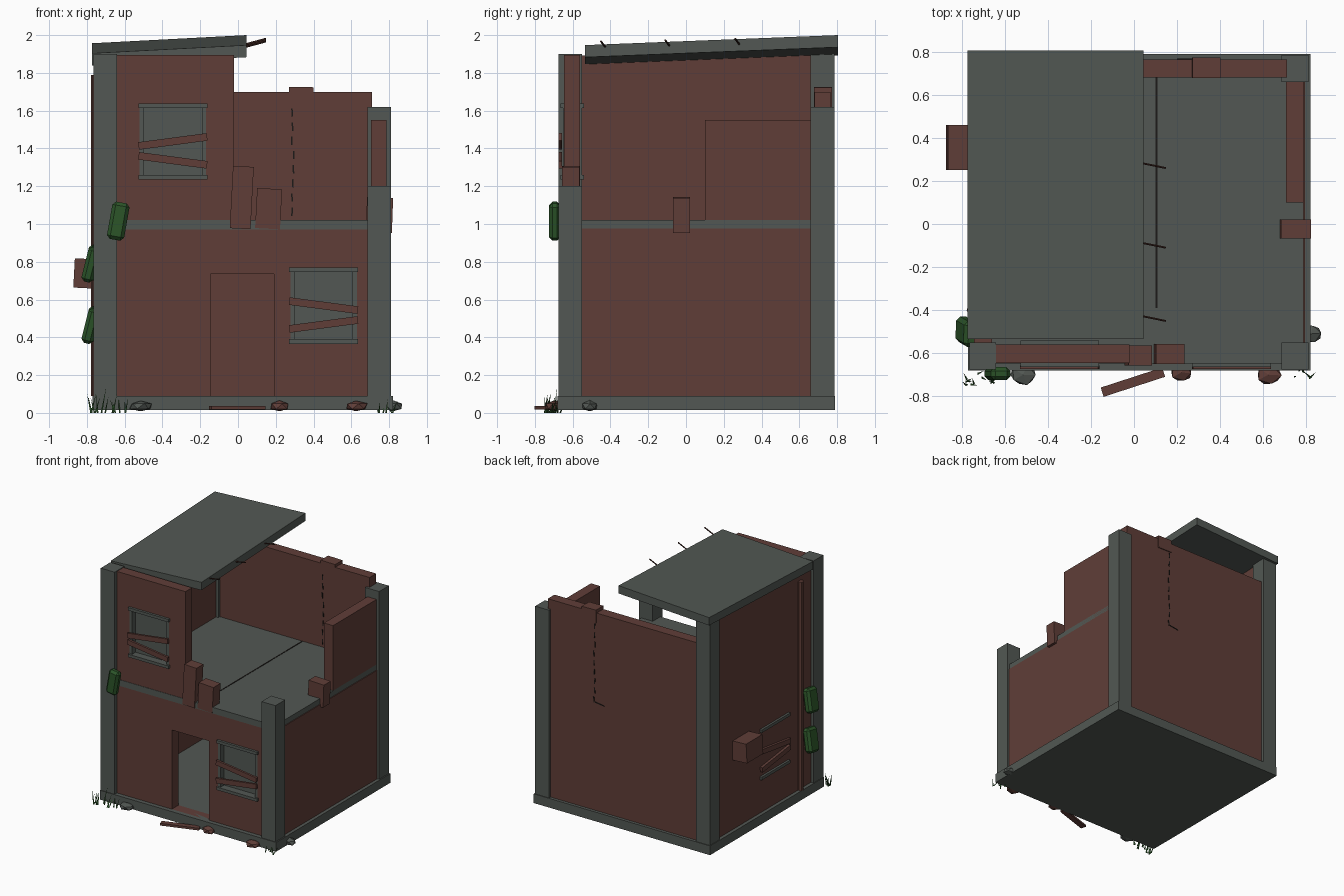
import bpy, bmesh, math, random
from mathutils import Vector, Matrix

random.seed(4)
if "Cube" in bpy.data.objects:
    bpy.data.objects.remove(bpy.data.objects["Cube"])


def material(name, rgb):
    m = bpy.data.materials.new(name)
    m.use_nodes = True
    m.diffuse_color = (*rgb, 1)
    bsdf = m.node_tree.nodes["Principled BSDF"]
    bsdf.inputs["Base Color"].default_value = (*rgb, 1)
    bsdf.inputs["Roughness"].default_value = 0.9
    return m


CONCRETE = material("concrete grey", (0.085, 0.097, 0.087))
BRICK = material("brick red", (0.117, 0.048, 0.039))
GREEN = material("ivy green", (0.025, 0.09, 0.022))
DARK = material("crack dark", (0.012, 0.01, 0.009))
RUST = material("rust", (0.05, 0.02, 0.015))


def finish(name, bm, mat):
    bmesh.ops.recalc_face_normals(bm, faces=bm.faces)
    me = bpy.data.meshes.new(name)
    bm.to_mesh(me)
    bm.free()
    me.materials.append(mat)
    ob = bpy.data.objects.new(name, me)
    bpy.context.collection.objects.link(ob)
    return ob


def box(name, x, y, z, mat, tilt=(0, 0, 0), bevel=0):
    """Box from (min, max) ranges, optionally turned about its centre in degrees."""
    bm = bmesh.new()
    size = [r[1] - r[0] for r in (x, y, z)]
    bmesh.ops.create_cube(bm, size=1, matrix=Matrix.Diagonal((*size, 1)))
    if bevel:
        bmesh.ops.bevel(bm, geom=bm.edges[:], offset=bevel, segments=1, affect='EDGES')
    ob = finish(name, bm, mat)
    ob.location = [sum(r) / 2 for r in (x, y, z)]
    ob.rotation_euler = [math.radians(a) for a in tilt]
    return ob


def rod(name, a, b, radius, mat, sides=6):
    a, b = Vector(a), Vector(b)
    bm = bmesh.new()
    bmesh.ops.create_cone(bm, cap_ends=True, segments=sides, radius1=radius,
                          radius2=radius, depth=(b - a).length)
    ob = finish(name, bm, mat)
    ob.location = (a + b) / 2
    ob.rotation_euler = (b - a).to_track_quat('Z', 'Y').to_euler()
    return ob


def cut(target, x, y, z):
    hole = box("opening_cutter", x, y, z, DARK)
    hole.hide_render = True
    hole.hide_viewport = True
    mod = target.modifiers.new("opening", 'BOOLEAN')
    mod.operation = 'DIFFERENCE'
    mod.solver = 'EXACT'
    mod.object = hole


# Base, floor and corner columns
box("base_slab", (-0.77, 0.82), (-0.68, 0.79), (0.015, 0.09), CONCRETE)
box("upper_floor", (-0.7, 0.787), (-0.648, 0.75), (0.97, 1.02), CONCRETE)
box("floor_seam", (0.1, 0.11), (-0.39, 0.68), (1.018, 1.022), DARK)
for name, x, y, top in (("front_right", -0.765, -0.675, 1.9), ("front_left", 0.685, -0.675, 1.2),
                        ("back_right", -0.765, 0.66, 1.9), ("back_left", 0.685, 0.66, 1.62)):
    box(name + "_column", (x, x + 0.125), (y, y + 0.125), (0.08, top), CONCRETE)

# Tilted remaining roof slab
bm = bmesh.new()
bmesh.ops.create_cube(bm, size=1)
for v in bm.verts:
    u, w, h = (c + 0.5 for c in v.co)
    v.co = (-0.772 + 0.817 * u, -0.535 + 1.34 * w,
            1.84 + 0.043 * u + 0.053 * w + 0.064 * h)
finish("roof_slab", bm, CONCRETE)
for y in (0.28, -0.09, -0.43):
    rod("rebar", (0.0, y + 0.01, 1.925 + 0.02 * (y + 0.5)),
        (0.147, y - 0.02, 1.965 + 0.02 * (y + 0.5)), 0.005, RUST)

# Walls with their broken heights
FRONT = (-0.645, -0.56)
lower = box("front_wall_lower", (-0.66, 0.7), FRONT, (0.08, 0.985), BRICK)
upper = box("front_wall_upper", (-0.66, -0.022), FRONT, (0.985, 1.895), BRICK)
cut(lower, (-0.145, 0.19), (-0.8, -0.4), (0.09, 0.735))
box("back_wall", (-0.66, 0.71), (0.68, 0.765), (0.08, 1.7), BRICK)
box("right_wall", (-0.742, -0.66), (-0.56, 0.68), (0.08, 1.892), BRICK)
box("left_wall_lower", (0.71, 0.793), (-0.56, 0.68), (0.08, 0.975), BRICK)
box("left_wall_upper", (0.705, 0.787), (0.1, 0.67), (0.97, 1.55), BRICK)
box("broken_brick_front_a", (-0.035, 0.075), (-0.656, -0.565), (0.975, 1.305), BRICK, (0, 3, 0))
box("broken_brick_front_b", (0.096, 0.228), (-0.65, -0.558), (0.975, 1.187), BRICK, (0, 3, 0))
box("broken_brick_left", (0.68, 0.818), (-0.068, 0.02), (0.955, 1.14), BRICK, (0, 2, 0))
box("broken_brick_back", (0.27, 0.4), (0.677, 0.772), (1.62, 1.725), BRICK, (0, 1, 0))


# Boarded windows
def window(name, cx, cz, flip, wall):
    x0, x1, z0, z1 = cx - 0.155, cx + 0.155, cz - 0.185, cz + 0.185
    cut(wall, (x0 - 0.02, x1 + 0.02), (-0.8, -0.4), (z0, z1))
    box(name + "_pane", (x0 - 0.02, x1 + 0.02), (-0.605, -0.597), (z0, z1), CONCRETE)
    for z in (z0 - 0.005, z1 + 0.005):
        box(name + "_sill", (cx - 0.183, cx + 0.183), (-0.665, -0.54),
            (z - 0.012, z + 0.012), CONCRETE)
    for x in (x0 - 0.01, x1 + 0.01):
        box(name + "_jamb", (x - 0.011, x + 0.011), (-0.65, -0.55), (z0, z1), CONCRETE)
    for dz, ang in ((0.0, -7.5 * flip), (-0.1, 7.5 * flip)):
        box(name + "_board", (cx - 0.183, cx + 0.183), (-0.674, -0.656),
            (cz + dz - 0.02, cz + dz + 0.02), BRICK, (0, ang, 0))


window("upper_window", -0.345, 1.437, 1, upper)
window("lower_window", 0.453, 0.568, -1, lower)
for z in (0.375, 0.76):
    box("side_window_sill", (-0.76, -0.64), (-0.26, 0.11), (z - 0.012, z + 0.012), CONCRETE)
for z, ang in ((0.57, 7.5), (0.47, -7.5)):
    box("side_window_board", (-0.766, -0.745), (-0.26, 0.11), (z - 0.02, z + 0.02),
        BRICK, (ang, 0, 0))

# Side fittings
rod("drain_pipe", (-0.755, -0.4, 0.09), (-0.755, -0.4, 1.79), 0.022, BRICK, 8)
box("wall_unit", (-0.868, -0.73), (0.25, 0.46), (0.66, 0.815), BRICK, (0, 3, 0))

# Cracks on both faces of the back wall
for i in range(9):
    x = 0.29 + random.uniform(-0.006, 0.006)
    z = 1.59 - i * 0.075
    box("wall_crack", (x - 0.004, x + 0.004), (0.677, 0.768), (z - 0.022, z + 0.022), DARK,
        (0, random.uniform(-5, 5), 0))
box("wall_crack_end", (0.2, 0.285), (0.764, 0.768), (0.962, 0.969), DARK, (0, -8, 0))

# Ivy clumps
box("ivy_front", (-0.68, -0.588), (-0.725, -0.665), (0.915, 1.115), GREEN, (0, 10, 0), 0.018)
for z in (0.79, 0.465):
    box("ivy_side", (-0.81, -0.745), (-0.56, -0.44), (z - 0.095, z + 0.095), GREEN,
        (8, 14, 0), 0.018)

# Rubble and fallen plank
for name, x, y, size, mat in (("grey_rubble", -0.515, -0.7, 0.065, CONCRETE),
                              ("brick_rubble", 0.22, -0.69, 0.052, BRICK),
                              ("brick_rubble", 0.625, -0.7, 0.062, BRICK),
                              ("grey_rubble", 0.82, -0.51, 0.058, CONCRETE)):
    bm = bmesh.new()
    bmesh.ops.create_icosphere(bm, subdivisions=1, radius=1)
    for v in bm.verts:
        v.co *= random.uniform(0.9, 1.1)
        v.co = Vector((v.co.x * size, v.co.y * size * 0.8, max(v.co.z, -0.85) * 0.031))
    ob = finish(name, bm, mat)
    ob.location = (x, y, 0.035)
    ob.rotation_euler.z = random.uniform(-0.3, 0.3)
box("fallen_plank", (-0.155, 0.145), (-0.757, -0.712), (0.018, 0.036), BRICK, (0, 0, 18))

# Grass tufts
bm = bmesh.new()
for cx, cy, count, height in ((-0.74, -0.72, 9, 0.13), (-0.63, -0.72, 7, 0.1), (0.78, -0.69, 6, 0.07)):
    for i in range(count):
        base = Vector((cx + random.uniform(-0.04, 0.04), cy + random.uniform(-0.03, 0.03), 0))
        lean = Vector((random.uniform(-0.03, 0.03), random.uniform(-0.03, 0.03),
                       height * random.uniform(0.6, 1.1)))
        ring = [bm.verts.new(base + 0.006 * Vector((math.cos(a), math.sin(a), 0)))
                for a in (0, math.tau / 3, 2 * math.tau / 3)]
        tip = bm.verts.new(base + lean)
        bm.faces.new(ring)
        for j in range(3):
            bm.faces.new((ring[j], ring[(j + 1) % 3], tip))
finish("grass_tufts", bm, GREEN)
